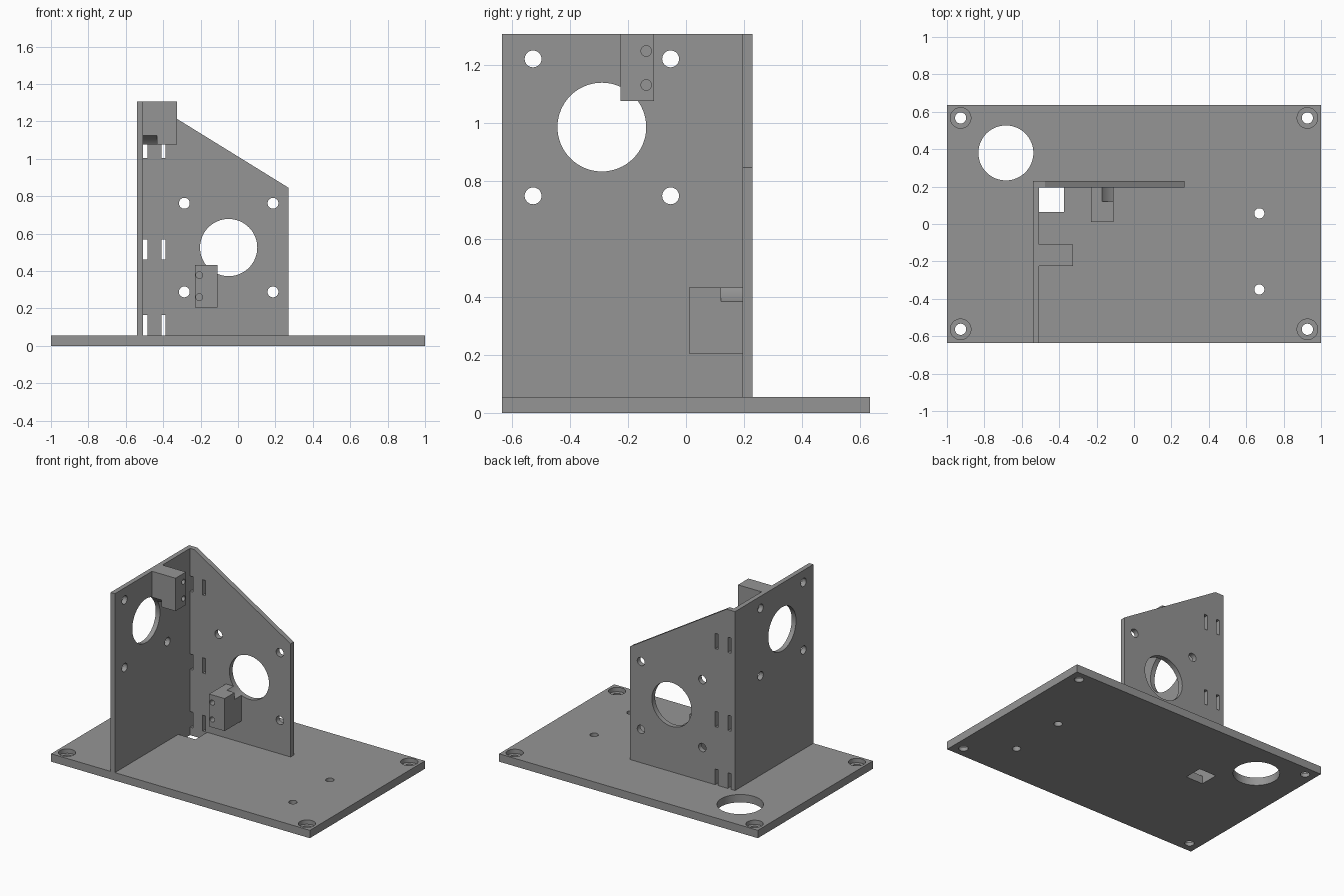
import bpy, bmesh, math
from mathutils import Matrix, Vector

if "Cube" in bpy.data.objects:
    bpy.data.objects.remove(bpy.data.objects["Cube"])

grey = bpy.data.materials.new("mid grey")
grey.diffuse_color = (0.3, 0.3, 0.3, 1)
grey.use_nodes = True
grey.node_tree.nodes["Principled BSDF"].inputs["Base Color"].default_value = grey.diffuse_color


def make(name, bm):
    bmesh.ops.recalc_face_normals(bm, faces=bm.faces[:])
    me = bpy.data.meshes.new(name)
    bm.to_mesh(me)
    bm.free()
    ob = bpy.data.objects.new(name, me)
    me.materials.append(grey)
    bpy.context.collection.objects.link(ob)
    return ob


def box(name, lo, hi):
    bm = bmesh.new()
    lo, hi = Vector(lo), Vector(hi)
    m = Matrix.Translation((lo + hi) / 2) @ Matrix.Diagonal((*(hi - lo), 1))
    bmesh.ops.create_cube(bm, size=1, matrix=m)
    return make(name, bm)


def rod(axis, centre, r, length, seg=48):
    rot = {"x": Matrix.Rotation(math.pi / 2, 4, "Y"),
           "y": Matrix.Rotation(math.pi / 2, 4, "X"),
           "z": Matrix.Identity(4)}[axis]
    bm = bmesh.new()
    bmesh.ops.create_cone(bm, cap_ends=True, segments=seg, radius1=r, radius2=r,
                          depth=length, matrix=Matrix.Translation(centre) @ rot)
    return make("cutter", bm)


def cut(ob, cutter):
    cutter.hide_render = True
    mod = ob.modifiers.new("cut", "BOOLEAN")
    mod.operation, mod.solver, mod.object = "DIFFERENCE", "EXACT", cutter
    bpy.context.view_layer.objects.active = ob
    bpy.ops.object.modifier_apply(modifier=mod.name)
    bpy.data.objects.remove(cutter)


T = 0.055            # base thickness
XI, YI = -0.507, 0.195   # inner faces of the side and back plates
R = 0.153            # large motor openings

# Base plate with counterbored corners, mounting holes and cable openings
base = box("base_plate", (-1, -0.635, 0), (1, 0.635, T))
for x in (-0.927, 0.927):
    for y in (-0.563, 0.567):
        cut(base, rod("z", (x, y, 0), 0.03, 0.3))
        cut(base, rod("z", (x, y, T), 0.055, 0.06))
for y in (0.057, -0.35):
    cut(base, rod("z", (0.67, y, 0), 0.027, 0.3))
cut(base, rod("z", (-0.685, 0.38, 0), 0.147, 0.3, 64))
cut(base, box("cutter", (XI, 0.065, -0.1), (-0.375, YI, 0.2)))

# Side plate with motor opening and four bolt holes
side = box("side_plate", (-0.54, -0.635, T), (XI, YI, 1.305))
cut(side, rod("x", (-0.52, -0.29, 0.985), R, 0.3, 64))
for y in (-0.527, -0.053):
    for z in (0.748, 1.22):
        cut(side, rod("x", (-0.52, y, z), 0.029, 0.3))

# Back plate with sloped top
bm = bmesh.new()
prof = [(-0.54, T), (0.27, T), (0.27, 0.845), (-0.475, 1.305), (-0.54, 1.305)]
face = bm.faces.new([bm.verts.new((x, YI, z)) for x, z in prof])
ext = bmesh.ops.extrude_face_region(bm, geom=[face])["geom"]
bmesh.ops.translate(bm, vec=(0, 0.035, 0),
                    verts=[v for v in ext if isinstance(v, bmesh.types.BMVert)])
back = make("back_plate", bm)
cut(back, rod("y", (-0.05, 0.21, 0.525), R, 0.3, 64))
for x in (-0.287, 0.187):
    for z in (0.288, 0.762):
        cut(back, rod("y", (x, 0.21, z), 0.029, 0.3))
for x0 in (XI, -0.41):
    for z0, z1 in ((0.03, 0.165), (0.46, 0.567), (1.005, 1.112)):
        cut(back, box("cutter", (x0, 0.1, z0), (x0 + 0.023, 0.3, z1)))

# Upper switch block on the side plate, relieved around the motor opening
upper = box("upper_block", (XI, -0.225, 1.075), (-0.325, -0.11, 1.305))
cut(upper, rod("x", (XI, -0.29, 0.985), R, 0.15, 64))
for z in (1.13, 1.247):
    cut(upper, rod("x", (-0.325, -0.137, z), 0.018, 0.24, 32))

# Lower switch block on the back plate, relieved the same way
lower = box("lower_block", (-0.23, 0.01, 0.205), (-0.11, YI, 0.432))
cut(lower, rod("y", (-0.05, YI, 0.525), R, 0.15, 64))
for z in (0.26, 0.378):
    cut(lower, rod("y", (-0.207, 0.01, z), 0.018, 0.24, 32))

# Smooth bores, keep crisp edges
for ob in (base, side, back, upper, lower):
    ob.select_set(True)
bpy.context.view_layer.objects.active = base
bpy.ops.object.shade_smooth_by_angle(angle=math.radians(30))
